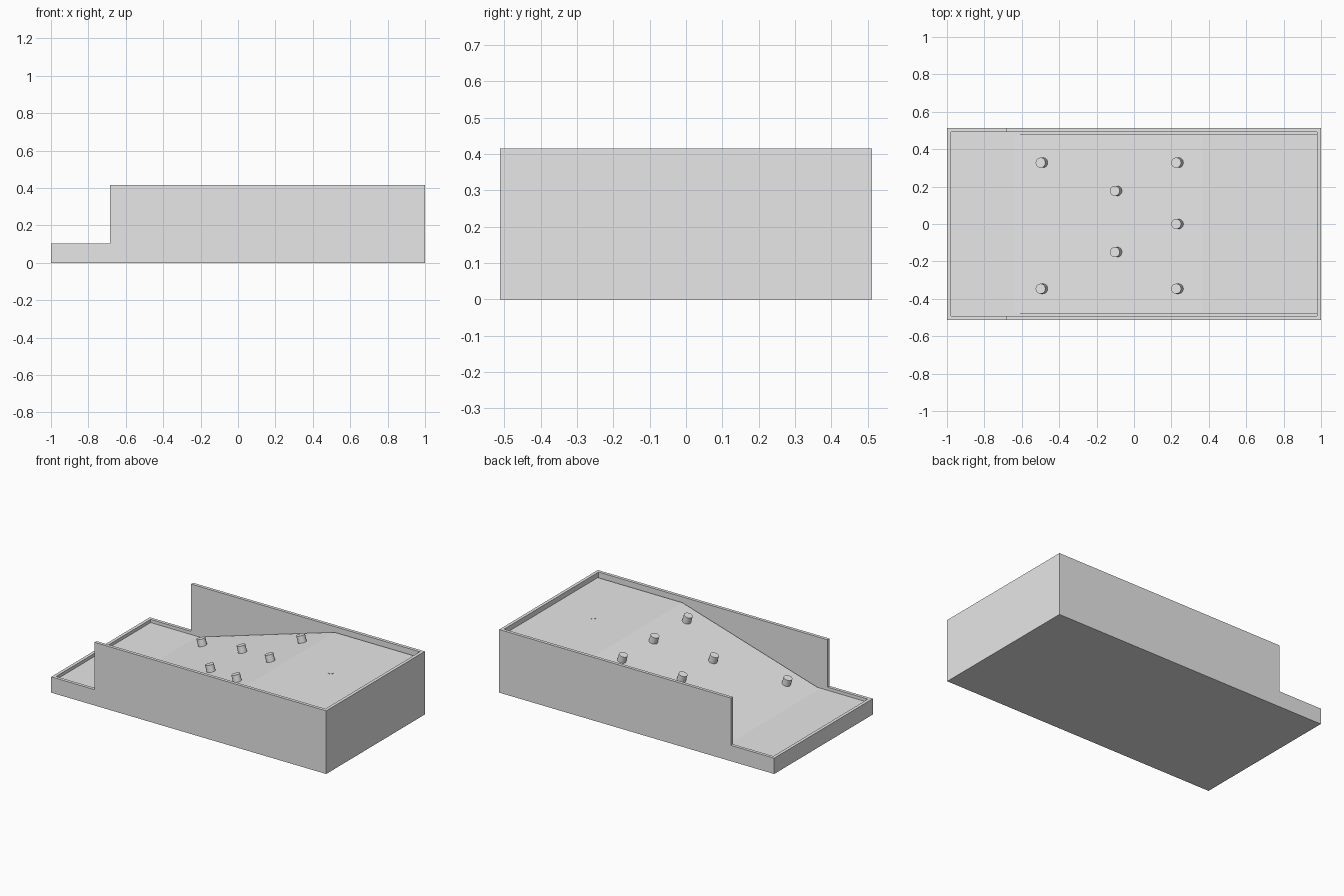
import bpy, bmesh, math
from mathutils import Vector, Matrix

cube = bpy.data.objects.get("Cube")
if cube:
    bpy.data.objects.remove(cube, do_unlink=True)

grey = bpy.data.materials.new("plain grey")
grey.use_nodes = True
colour = (0.8, 0.8, 0.8, 1)
grey.diffuse_color = colour
grey.node_tree.nodes["Principled BSDF"].inputs["Base Color"].default_value = colour

HALF_X, HALF_Y, WALL = 1.0, 0.512, 0.021
FLOOR, RIM, TOP, DECK = 0.083, 0.104, 0.415, 0.382
WALL_START, RAMP_START, RAMP_END = -0.685, -0.636, 0.365
IN_X, IN_Y = HALF_X - WALL, HALF_Y - WALL


def finish(name, bm):
    bmesh.ops.recalc_face_normals(bm, faces=bm.faces[:])
    mesh = bpy.data.meshes.new(name)
    bm.to_mesh(mesh)
    bm.free()
    mesh.materials.append(grey)
    obj = bpy.data.objects.new(name, mesh)
    bpy.context.collection.objects.link(obj)
    return obj


def prism(name, outline, vector):
    """Extrude a closed outline along a vector."""
    bm = bmesh.new()
    face = bm.faces.new([bm.verts.new(p) for p in outline])
    ext = bmesh.ops.extrude_face_region(bm, geom=[face], use_keep_orig=True)
    verts = [g for g in ext["geom"] if isinstance(g, bmesh.types.BMVert)]
    bmesh.ops.translate(bm, verts=verts, vec=Vector(vector))
    return finish(name, bm)


def rect(x0, x1, y0, y1, z):
    return [(x0, y0, z), (x1, y0, z), (x1, y1, z), (x0, y1, z)]


def cylinder(name, centre, radius, length, sides, tilt=0.0):
    bm = bmesh.new()
    matrix = Matrix.Translation(centre) @ Matrix.Rotation(tilt, 4, "Y")
    bmesh.ops.create_cone(bm, cap_ends=True, segments=sides, radius1=radius,
                          radius2=radius, depth=length, matrix=matrix)
    obj = finish(name, bm)
    bpy.ops.object.select_all(action="DESELECT")
    obj.select_set(True)
    bpy.context.view_layer.objects.active = obj
    bpy.ops.object.shade_smooth_by_angle(angle=math.radians(35))
    return obj


# Shallow base tray with a raised rim
bm = bmesh.new()
base = bm.faces.new([bm.verts.new(p) for p in rect(-HALF_X, HALF_X, -HALF_Y, HALF_Y, 0)])
ext = bmesh.ops.extrude_face_region(bm, geom=[base], use_keep_orig=True)
bmesh.ops.translate(bm, vec=(0, 0, RIM),
                    verts=[g for g in ext["geom"] if isinstance(g, bmesh.types.BMVert)])
top = [g for g in ext["geom"] if isinstance(g, bmesh.types.BMFace)][0]
bmesh.ops.inset_region(bm, faces=[top], thickness=WALL, use_even_offset=True)
well = bmesh.ops.extrude_face_region(bm, geom=[top])
bmesh.ops.translate(bm, vec=(0, 0, FLOOR - RIM),
                    verts=[g for g in well["geom"] if isinstance(g, bmesh.types.BMVert)])
if top.is_valid:
    bm.faces.remove(top)
finish("base_tray", bm)

# Tall U-shaped wall around the raised end
prism("tall_wall", [
    (WALL_START, -HALF_Y, RIM), (HALF_X, -HALF_Y, RIM),
    (HALF_X, HALF_Y, RIM), (WALL_START, HALF_Y, RIM),
    (WALL_START, IN_Y, RIM), (IN_X, IN_Y, RIM),
    (IN_X, -IN_Y, RIM), (WALL_START, -IN_Y, RIM)], (0, 0, TOP - RIM))

# Ramp and flat deck, slightly narrower than the tray
RAMP_Y = IN_Y - 0.009
prism("ramp_deck", [(RAMP_START, -RAMP_Y, FLOOR), (IN_X, -RAMP_Y, FLOOR),
                    (IN_X, -RAMP_Y, DECK), (RAMP_END, -RAMP_Y, DECK)],
      (0, 2 * RAMP_Y, 0))

# Pegs standing square to the slope
slope = math.atan2(DECK - FLOOR, RAMP_END - RAMP_START)
normal = Vector((-math.sin(slope), 0, math.cos(slope)))
PEG, SUNK = 0.045, 0.01
rows = {-0.487: (0.328, -0.346), -0.09: (0.177, -0.15), 0.238: (0.328, 0, -0.346)}
for x, ys in rows.items():
    for y in ys:
        foot = Vector((x, y, FLOOR + (x - RAMP_START) * math.tan(slope)))
        cylinder("peg", foot + normal * (PEG - SUNK) / 2, 0.027, PEG + SUNK, 24, -slope)

# Small marker disc on the flat deck
cylinder("deck_marker", Vector((0.675, 0, DECK)), 0.017, 0.004, 12)
